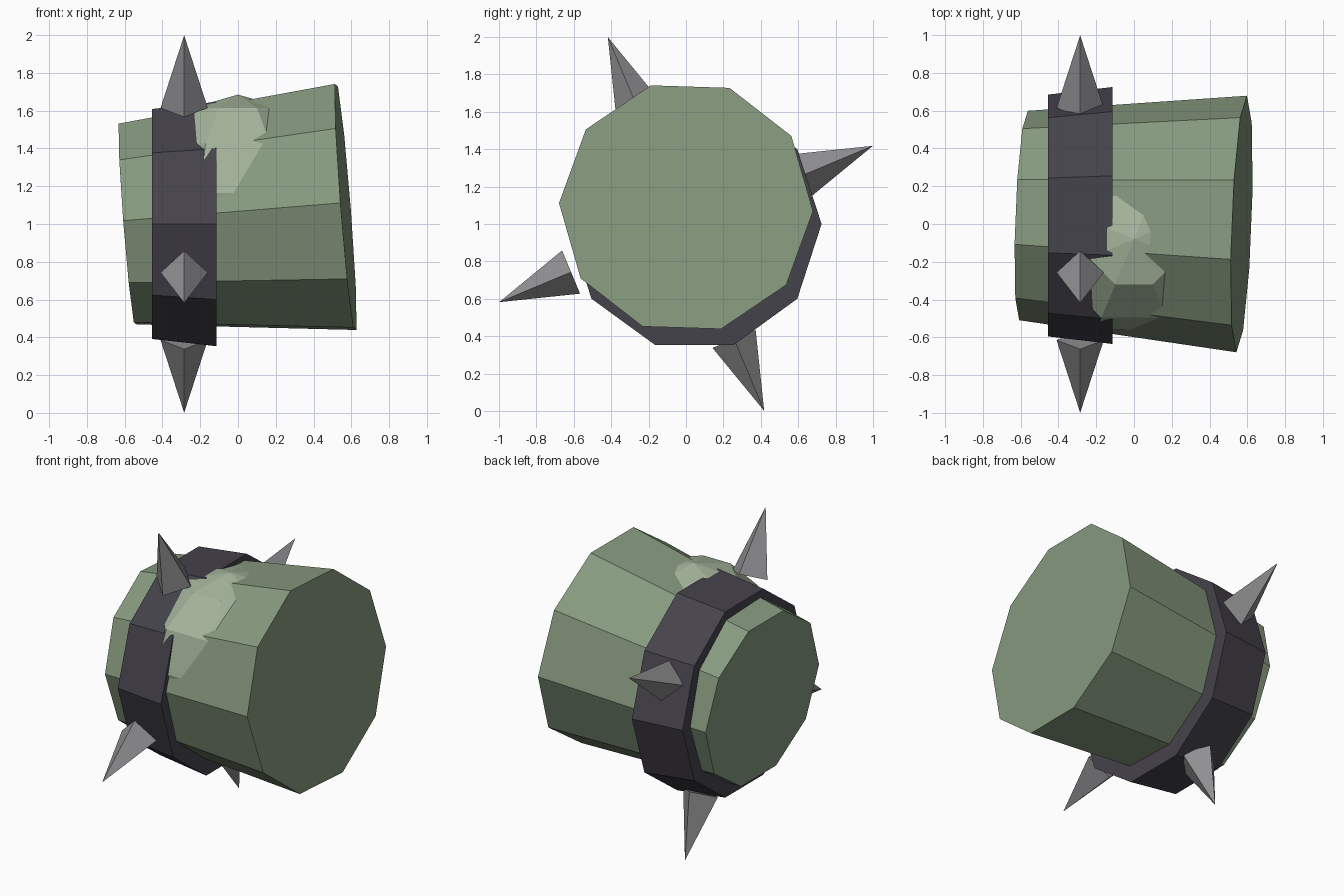
import bpy
import math
from mathutils import Vector, Matrix

if "Cube" in bpy.data.objects:
    bpy.data.objects.remove(bpy.data.objects["Cube"])


def material(name, rgb):
    m = bpy.data.materials.new(name)
    m.diffuse_color = (*rgb, 1)
    m.use_nodes = True
    m.node_tree.nodes["Principled BSDF"].inputs["Base Color"].default_value = m.diffuse_color
    return m


green = material("green", (0.24, 0.32, 0.21))
pale = material("pale_green", (0.38, 0.46, 0.33))
dark = material("dark_leather", (0.06, 0.055, 0.07))
steel = material("steel", (0.28, 0.28, 0.29))


def frustum(name, start, end, r1, r2, sides, mat, phase=0.0):
    """Cone section from start to end; phase is measured from +y towards +z."""
    start, end = Vector(start), Vector(end)
    axis = (end - start).normalized()
    side = Vector((0, 1, 0)) - axis * axis.y
    if side.length < 0.05:
        side = Vector((1, 0, 0)) - axis * axis.x
    side.normalize()
    up = axis.cross(side)
    angles = [math.radians(phase) + math.tau * i / sides for i in range(sides)]
    rim = [side * math.cos(a) + up * math.sin(a) for a in angles]
    verts = [start + r1 * d for d in rim]
    faces = [list(range(sides))[::-1]]
    if r2 > 0:
        verts += [end + r2 * d for d in rim]
        faces.append(list(range(sides, 2 * sides)))
        faces += [(i, (i + 1) % sides, sides + (i + 1) % sides, sides + i) for i in range(sides)]
    else:
        verts.append(end)
        faces += [(i, (i + 1) % sides, sides) for i in range(sides)]
    me = bpy.data.meshes.new(name)
    me.from_pydata(verts, [], faces)
    me.materials.append(mat)
    ob = bpy.data.objects.new(name, me)
    bpy.context.collection.objects.link(ob)
    return ob


# Tapered, slightly tilted body
frustum("body", (-0.585, 0.045, 1.0), (0.57, 0, 1.09), 0.555, 0.68, 10, green, -2)

# Flared collar around the narrow end
frustum("collar", (-0.455, 0.045, 1.0), (-0.115, 0.045, 1.0), 0.64, 0.68, 10, dark)

# Four spikes around the collar
for i in range(4):
    a = math.radians(22.7 + 90 * i)
    out = Vector((0, math.cos(a), math.sin(a)))
    origin = Vector((-0.285, 0, 1.0))
    spike = frustum(f"spike_{i + 1}", origin + out * 0.666, origin + out * 1.083,
                    0.125, 0, 4, steel)

# Faceted pale lump that breaks through the upper front of the body
bpy.ops.mesh.primitive_uv_sphere_add(segments=8, ring_count=6, radius=0.52,
                                     location=(0, -0.08, 1.165),
                                     rotation=(0, 0, math.radians(22.5)))
lump = bpy.context.object
lump.name = "pale_lump"
lump.data.materials.append(pale)
